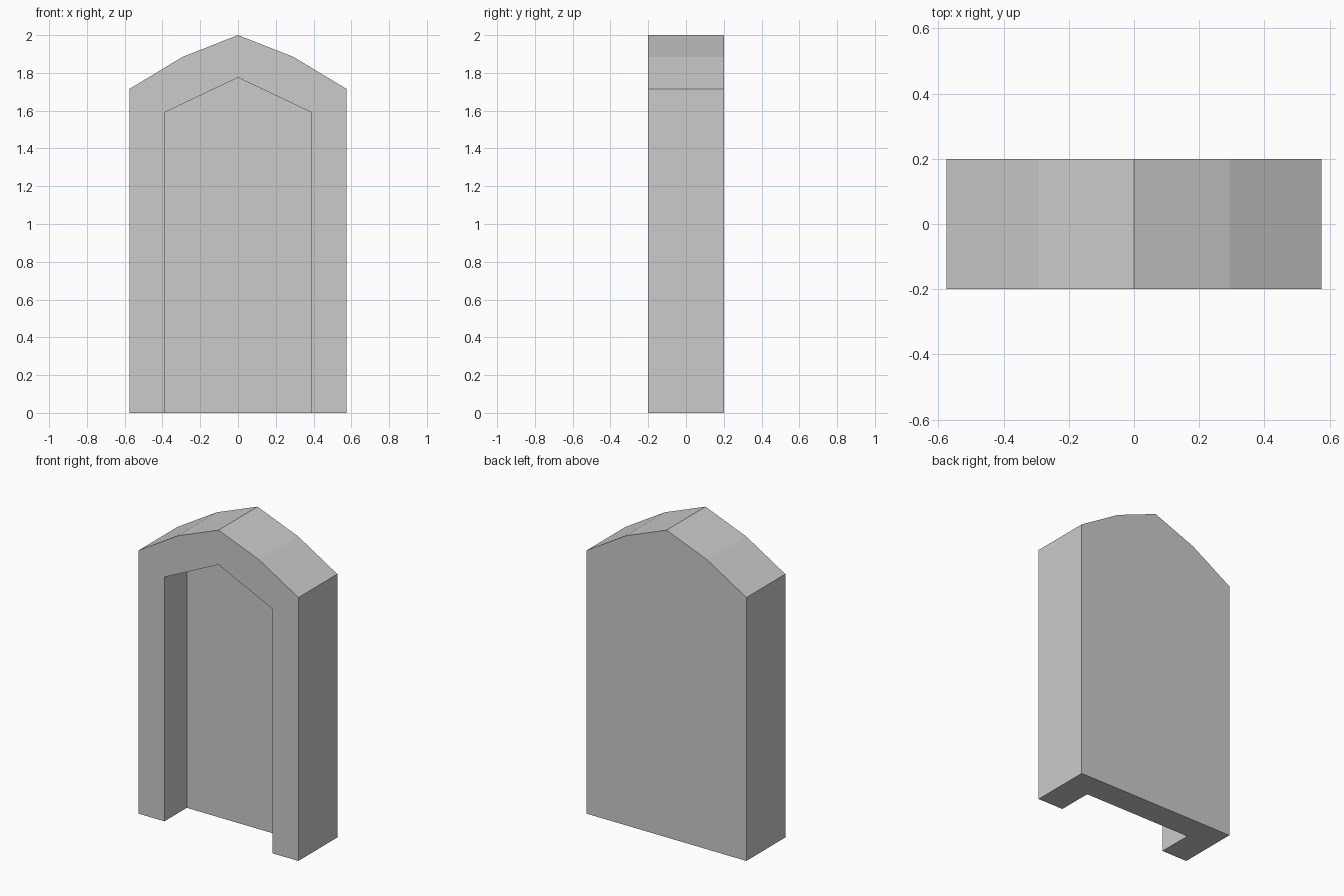
import bpy, bmesh

if "Cube" in bpy.data.objects:
    bpy.data.objects.remove(bpy.data.objects["Cube"])


def prism(name, half, y0, y1):
    """Mirror a half profile (x, z) about x = 0 and extrude it from y0 to y1."""
    outline = half + [(-x, z) for x, z in reversed(half) if x > 0]
    bm = bmesh.new()
    face = bm.faces.new([bm.verts.new((x, y0, z)) for x, z in outline])
    ext = bmesh.ops.extrude_face_region(bm, geom=[face], use_keep_orig=True)
    verts = [v for v in ext["geom"] if isinstance(v, bmesh.types.BMVert)]
    bmesh.ops.translate(bm, vec=(0, y1 - y0, 0), verts=verts)
    bmesh.ops.recalc_face_normals(bm, faces=bm.faces)
    mesh = bpy.data.meshes.new(name)
    bm.to_mesh(mesh)
    bm.free()
    obj = bpy.data.objects.new(name, mesh)
    bpy.context.collection.objects.link(obj)
    return obj


# Solid pointed-arch block
niche = prism("arched_niche",
              [(0.575, 0), (0.575, 1.715), (0.293, 1.885), (0, 2)], -0.2, 0.2)

# Doorway recess, open at the front and the bottom
cutter = prism("recess_cutter",
               [(0.39, -0.2), (0.39, 1.59), (0, 1.775)], -0.4, 0.03)
cutter.hide_render = True
cutter.hide_set(True)

cut = niche.modifiers.new("recess", 'BOOLEAN')
cut.operation = 'DIFFERENCE'
cut.solver = 'EXACT'
cut.object = cutter

# Apply the cut and drop the helper
bpy.context.view_layer.objects.active = niche
niche.select_set(True)
bpy.ops.object.modifier_apply(modifier=cut.name)
bpy.data.objects.remove(cutter)
